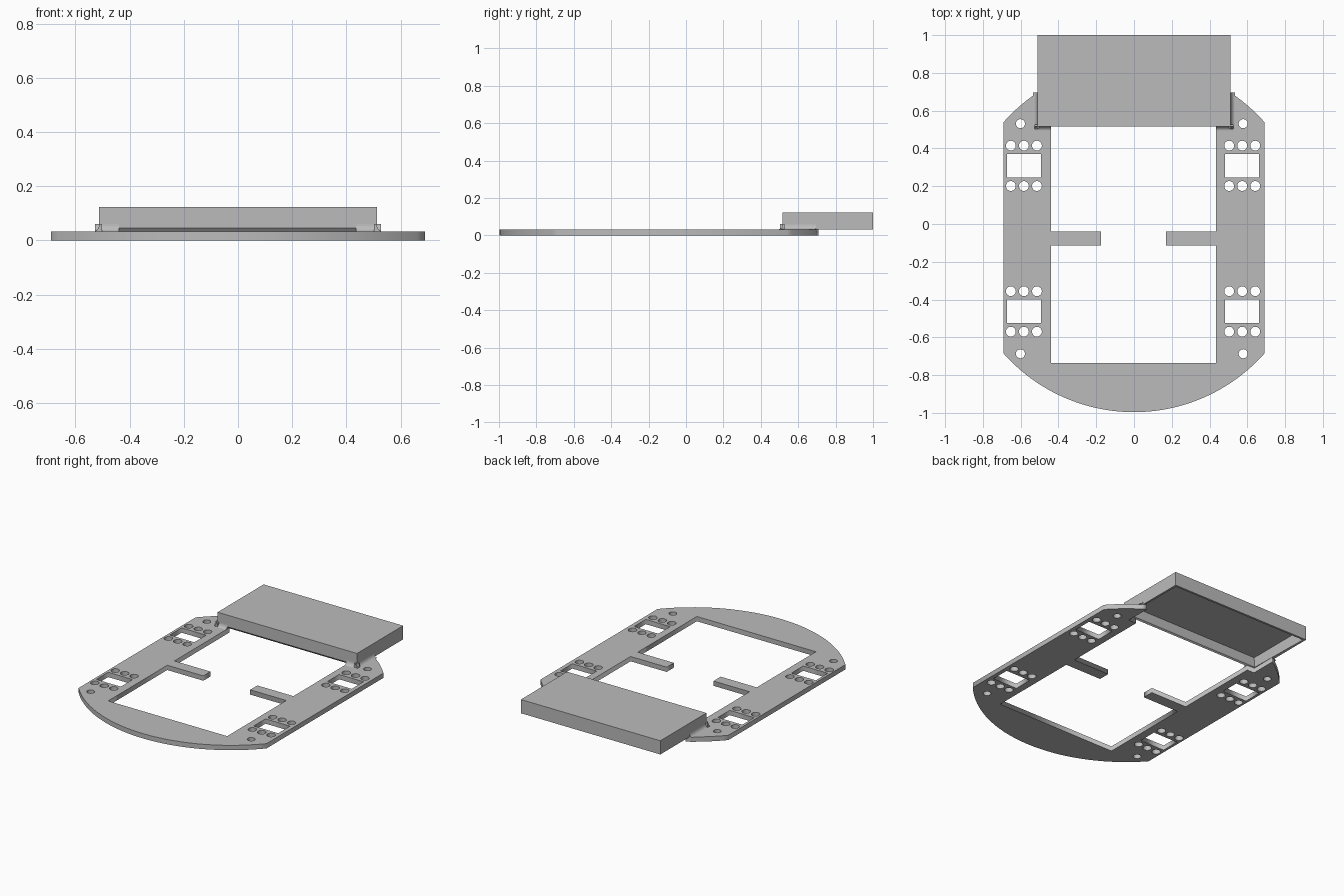
import bpy, bmesh, math
from mathutils import Vector

cube = bpy.data.objects.get("Cube")
if cube:
    bpy.data.objects.remove(cube, do_unlink=True)

gray = bpy.data.materials.new("plain_gray")
gray.use_nodes = True
gray.diffuse_color = (0.5, 0.5, 0.5, 1)
gray.node_tree.nodes["Principled BSDF"].inputs["Base Color"].default_value = (0.5, 0.5, 0.5, 1)

THICK = 0.032                  # frame plate thickness
MID = -0.002                   # centre line of the openings
RADIUS, ARC_Y = 0.923, -0.073  # round ends of the frame
HALF = 0.69
BOX_X, BOX_Y, BOX_TOP = 0.512, 0.517, 0.123


def finish(bm, name):
    bmesh.ops.remove_doubles(bm, verts=bm.verts, dist=1e-5)
    bmesh.ops.recalc_face_normals(bm, faces=bm.faces)
    mesh = bpy.data.meshes.new(name)
    bm.to_mesh(mesh)
    bm.free()
    mesh.materials.append(gray)
    obj = bpy.data.objects.new(name, mesh)
    bpy.context.collection.objects.link(obj)
    return obj


def circle(cx, cy, r, n=28):
    return [(cx + r * math.cos(math.tau * i / n), cy + r * math.sin(math.tau * i / n)) for i in range(n)]


def rect(x0, x1, y0, y1):
    return [(x0, y0), (x1, y0), (x1, y1), (x0, y1)]


def arc(x0, x1, side, n):
    xs = [x0 + (x1 - x0) * i / n for i in range(n + 1)]
    return [(x, ARC_Y + side * math.sqrt(RADIUS ** 2 - x * x)) for x in xs]


# Frame outline: round front, straight sides, open at the back below the box
inner = 0.437
back_y = BOX_Y + 0.02
outline = arc(-HALF, HALF, -1, 48) + arc(HALF, BOX_X - 0.02, 1, 8)
outline += [(BOX_X - 0.02, back_y), (MID + inner, back_y)]
half = [(inner, -0.04), (0.172, -0.04), (0.172, -0.115), (inner, -0.115), (inner, -0.735)]
outline += [(MID + x, y) for x, y in half]
outline += [(MID - x, y) for x, y in reversed(half)]
outline += [(MID - inner, back_y), (-BOX_X + 0.02, back_y)]
outline += arc(-BOX_X + 0.02, -HALF, 1, 8)
loops = [outline]

# Slots and screw holes in the side rails
for cx, single_x in ((-0.583, -0.601), (0.573, 0.578)):
    for slot_y, single_y in ((0.308, 0.531), (-0.463, -0.687)):
        loops.append(rect(cx - 0.09, cx + 0.09, slot_y - 0.062, slot_y + 0.062))
        loops.append(circle(single_x, single_y, 0.024))
        for row in (-0.107, 0.107):
            for col in (-0.069, 0, 0.069):
                loops.append(circle(cx + col, slot_y + row, 0.026))

curve = bpy.data.curves.new("frame_profile", "CURVE")
curve.dimensions = "2D"
curve.fill_mode = "BOTH"
curve.extrude = THICK / 2
for pts in loops:
    spline = curve.splines.new("POLY")
    spline.points.add(len(pts) - 1)
    for p, (x, y) in zip(spline.points, pts):
        p.co = (x, y, 0, 1)
    spline.use_cyclic_u = True
profile = bpy.data.objects.new("frame_profile", curve)
bpy.context.collection.objects.link(profile)
bpy.context.view_layer.update()
bm = bmesh.new()
bm.from_mesh(profile.to_mesh())
profile.to_mesh_clear()
bpy.data.objects.remove(profile, do_unlink=True)
bmesh.ops.translate(bm, verts=bm.verts, vec=(0, 0, THICK / 2))
finish(bm, "frame_plate")

# Box at the back, open underneath, front wall undercut at its foot
bm = bmesh.new()
bmesh.ops.create_cube(bm, size=1)
for v in bm.verts:
    v.co.x *= BOX_X * 2
    v.co.y = BOX_Y if v.co.y < 0 else 1.0
    v.co.z = THICK if v.co.z < 0 else BOX_TOP
bmesh.ops.delete(bm, geom=[f for f in bm.faces if f.normal.z < -0.5], context="FACES_ONLY")
bmesh.ops.bisect_plane(bm, geom=bm.verts[:] + bm.edges[:] + bm.faces[:],
                       plane_co=(0, 0, THICK + 0.014), plane_no=(0, 0, 1))
for v in bm.verts:
    if v.co.z < THICK + 0.001 and v.co.y < BOX_Y + 0.001:
        v.co.y += 0.012
box = finish(bm, "back_box")
shell = box.modifiers.new("walls", "SOLIDIFY")
shell.thickness = 0.02
shell.offset = -1


# Concave fillets where the box meets the frame
def fillet(name, start, end, out):
    start, end, out = Vector(start), Vector(end), Vector(out)
    w, h, n = 0.022, 0.028, 6
    pts = [(-0.01, 0)]
    for i in range(n + 1):
        a = math.pi / 2 * i / n
        pts.append((w * (1 - math.sin(a)), h * (1 - math.cos(a))))
    pts.append((-0.01, h))
    bm = bmesh.new()
    ends = [[bm.verts.new(p + out * u + Vector((0, 0, v))) for u, v in pts] for p in (start, end)]
    for ring in ends:
        bm.faces.new(ring)
    for i in range(len(pts)):
        j = (i + 1) % len(pts)
        bm.faces.new((ends[0][i], ends[0][j], ends[1][j], ends[1][i]))
    finish(bm, name)


for side, label in ((1, "left"), (-1, "right")):
    x = side * BOX_X
    fillet(label + "_side_fillet", (x, BOX_Y - 0.015, THICK), (x, 0.695, THICK), (side, 0, 0))
    fillet(label + "_front_fillet", (x + side * 0.015, BOX_Y, THICK),
           (MID + side * inner, BOX_Y, THICK), (0, -1, 0))
